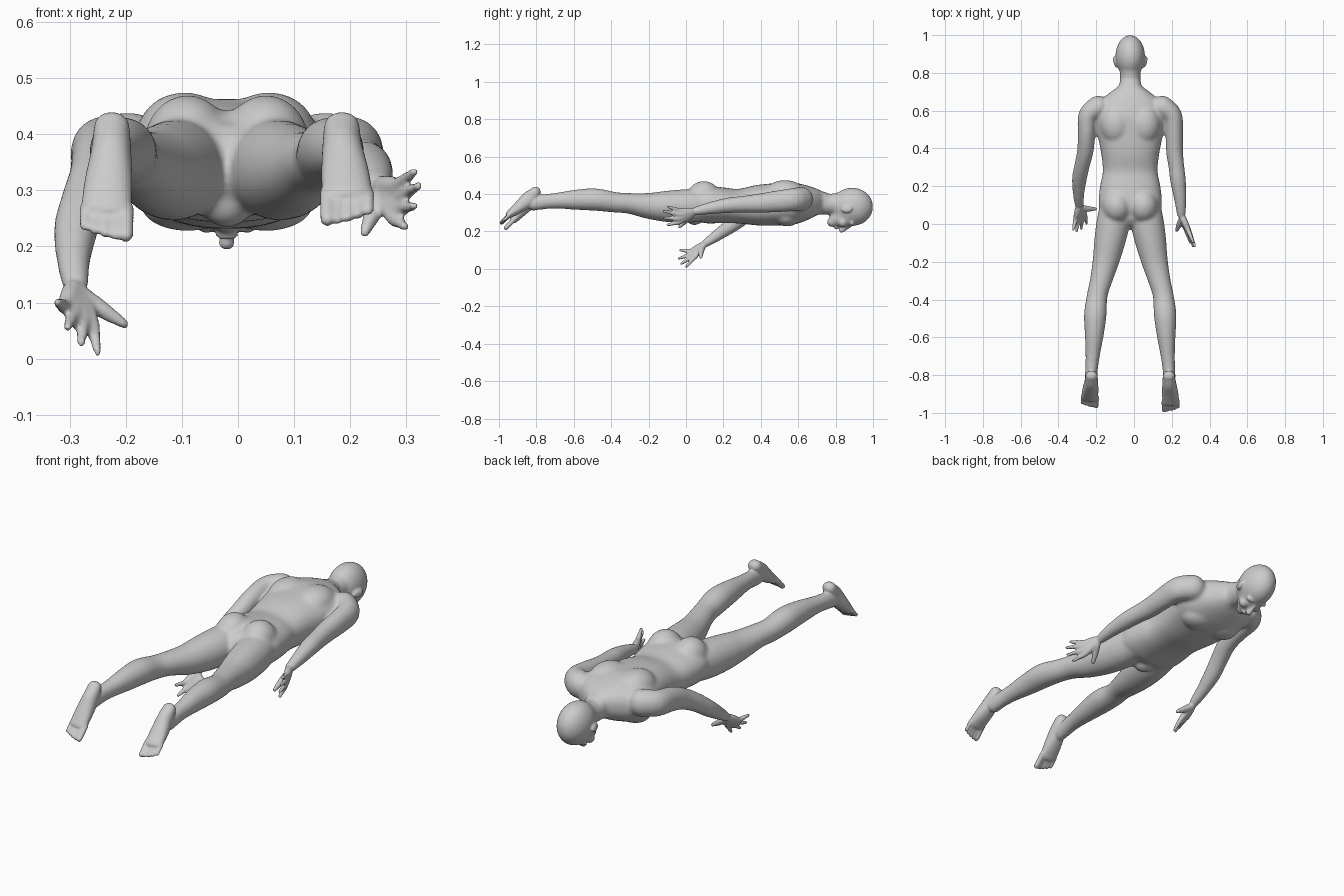
import bpy, bmesh, math
from mathutils import Vector, Matrix

CX = -0.02  # body midline


def mirror(x, s):
    return CX + s * (x - CX)


def spline(pts, n=4):
    out = []
    P = [pts[0]] + list(pts) + [pts[-1]]
    for i in range(1, len(P) - 2):
        for k in range(n):
            t = k / n
            out.append([0.5 * (2 * b + (c - a) * t + (2 * a - 5 * b + 4 * c - d) * t * t
                        + (3 * b - a - 3 * c + d) * t ** 3)
                        for a, b, c, d in zip(P[i - 1], P[i], P[i + 1], P[i + 2])])
    return out + [list(pts[-1])]


def loft(bm, pts, power=2.0, sides=24):
    """Rounded tube through (x, y, z, side radius, thickness radius) stations."""
    R = spline(pts)
    C = [Vector(r[:3]) for r in R]
    stations = []
    for i, r in enumerate(R):
        t = (C[min(i + 1, len(C) - 1)] - C[max(i - 1, 0)]).normalized()
        stations.append((C[i], t, r[3], r[4]))

    def cap(st, d):
        c, t, a, b = st
        return [(c + t * d * min(a, b) * math.sin(u), t, a * math.cos(u), b * math.cos(u))
                for u in (0.4, 0.8, 1.2, 1.5)]
    stations = cap(stations[0], -1)[::-1] + stations + cap(stations[-1], 1)
    rings = []
    for c, t, a, b in stations:
        side = (Vector((1, 0, 0)) - t * t.x).normalized()
        up = side.cross(t)
        ring = []
        for k in range(sides):
            u = 2 * math.pi * k / sides
            co, si = math.cos(u), math.sin(u)
            ring.append(bm.verts.new(c + side * a * math.copysign(abs(co) ** (2 / power), co)
                                     + up * b * math.copysign(abs(si) ** (2 / power), si)))
        rings.append(ring)
    for p, q in zip(rings, rings[1:]):
        for k in range(sides):
            j = (k + 1) % sides
            bm.faces.new((p[k], p[j], q[j], q[k]))
    bm.faces.new(rings[0])
    bm.faces.new(rings[-1])


def ball(bm, c, r, rot=0.0):
    m = Matrix.Translation(c) @ Matrix.Rotation(rot, 4, 'Z') @ Matrix.Diagonal((*r, 1))
    bmesh.ops.create_uvsphere(bm, u_segments=24, v_segments=16, radius=1, matrix=m)


def skin(name, bm, voxel, iterations):
    """Fuse the overlapping shells into one smooth surface."""
    bmesh.ops.recalc_face_normals(bm, faces=bm.faces)
    me = bpy.data.meshes.new(name)
    bm.to_mesh(me)
    bm.free()
    ob = bpy.data.objects.new(name, me)
    bpy.context.collection.objects.link(ob)
    r = ob.modifiers.new("fuse", 'REMESH')
    r.mode = 'VOXEL'
    r.voxel_size = voxel
    r.use_smooth_shade = True
    s = ob.modifiers.new("soften", 'SMOOTH')
    s.factor = 0.5
    s.iterations = iterations
    return ob


bm = bmesh.new()

# torso
loft(bm, [(CX, y, z, a, b) for y, z, a, b in (
    (.06, .34, .155, .085), (.11, .343, .168, .1), (.2, .34, .16, .095), (.28, .335, .145, .092),
    (.38, .34, .155, .108), (.48, .345, .175, .113), (.57, .35, .19, .113),
    (.64, .355, .165, .095), (.69, .358, .115, .075), (.73, .358, .06, .055))], 2.3, 40)
ball(bm, (CX, .045, .285), (.05, .05, .052))
for s in (-1, 1):
    ball(bm, (CX + s * .07, .095, .383), (.078, .09, .087))      # buttock
    ball(bm, (CX + s * .075, .53, .4), (.085, .11, .075))        # shoulder blade
    ball(bm, (CX + s * .07, .54, .275), (.085, .07, .048))       # chest

# neck, skull and jaw
loft(bm, [(CX, .85, .355, .055, .06), (CX, .76, .345, .055, .055),
          (CX, .7, .35, .068, .06), (CX, .64, .35, .1, .07)])
ball(bm, (CX, .888, .332), (.079, .113, .103))
loft(bm, [(CX, .78, .25, .03, .028), (CX, .805, .262, .047, .045),
          (CX, .84, .275, .058, .057), (CX, .88, .283, .062, .056)])

# legs
LEG = [(-.105, .08, .34, .08, .085), (-.112, 0, .336, .088, .09), (-.13, -.1, .334, .082, .084),
       (-.15, -.2, .337, .07, .07), (-.175, -.3, .35, .059, .056), (-.195, -.38, .356, .055, .055),
       (-.205, -.48, .37, .06, .06), (-.21, -.58, .37, .051, .055), (-.219, -.7, .364, .038, .042),
       (-.225, -.77, .358, .034, .041), (-.227, -.82, .35, .034, .04)]
for s in (-1, 1):
    loft(bm, [(mirror(x, -s), *r) for x, *r in LEG])

# arms: one lowered, one alongside the body
loft(bm, [(-.19, .62, .375, .06, .065), (-.243, .575, .37, .052, .062), (-.251, .48, .355, .047, .058),
          (-.257, .39, .325, .044, .05), (-.275, .31, .28, .041, .044), (-.289, .24, .23, .04, .04),
          (-.293, .16, .175, .031, .031), (-.29, .1, .133, .025, .022)])
loft(bm, [(.15, .62, .375, .06, .065), (.203, .575, .37, .052, .062), (.213, .48, .36, .047, .058),
          (.215, .38, .35, .045, .051), (.225, .3, .345, .042, .045), (.233, .23, .34, .042, .042),
          (.245, .13, .325, .033, .033), (.25, .05, .308, .024, .024)])

core = skin("core", bm, .0065, 18)
bm = bmesh.new()
bm.from_object(core, bpy.context.evaluated_depsgraph_get())
bpy.data.objects.remove(core)


# hands: each finger runs from the wrist through knuckle to tip
def hand(wrist, fingers, thumb):
    w = Vector(wrist)
    for base, tip in fingers:
        b, t = Vector(base), Vector(tip)
        k = w.lerp(b, .25)
        m = b.lerp(t, .5)
        loft(bm, [(*k, .018, .018), (*w.lerp(b, .6), .017, .017), (*b, .0135, .0135),
                  (*m, .0105, .0105), (*t, .0075, .0075)], 2, 14)
    a, b, c = thumb
    loft(bm, [(*a, .018, .018), (*b, .015, .015), (*c, .009, .009)], 2, 14)


hand((-.29, .1, .133),
     [((-.26, .045, .062), (-.25, .002, .012)), ((-.276, .033, .066), (-.279, -.025, .028)),
      ((-.294, .024, .076), (-.304, -.037, .056)), ((-.309, .025, .094), (-.322, -.03, .1))],
     [(-.279, .085, .112), (-.24, .08, .086), (-.203, .08, .062)])
hand((.25, .05, .308),
     [((.278, -.035, .25), (.298, -.098, .235)), ((.288, -.04, .268), (.314, -.118, .272)),
      ((.29, -.035, .29), (.322, -.118, .308)), ((.285, -.03, .31), (.314, -.097, .333))],
     [(.253, .025, .285), (.237, -.008, .252), (.226, -.035, .225)])

# feet: heel, arch, ball and five toes, big toe inside
for s, dy, dz in ((1, 0, 0), (-1, -.022, .028)):
    def pt(x, y, z, k):
        return (mirror(x, s), y + dy * k, z + dz * k)
    loft(bm, [(*pt(-.225, -.805, .412, 0), .032, .028), (*pt(-.226, -.835, .368, .2), .036, .041),
              (*pt(-.231, -.88, .312, .6), .043, .032), (*pt(-.235, -.92, .265, 1), .045, .021)], 2.2)
    for i in range(5):
        x = -.199 - .0185 * i
        r = .0135 if i == 0 else .0098
        L = (1, 1, .93, .82, .66)[i]
        loft(bm, [(*pt(x, -.915, .268, 1), r, r),
                  (*pt(x, -.915 - .048 * L, .268 - .048 * L, 1), r * .95, r * .95)], 2, 14)

# face and ears
loft(bm, [(CX, .875, .232, .008, .012), (CX, .85, .218, .01, .014), (CX, .832, .207, .015, .014)], 2, 14)
ball(bm, (CX, .803, .22), (.022, .009, .009))
for s in (-1, 1):
    ball(bm, (CX + s * .03, .888, .245), (.028, .012, .016))
    ball(bm, (CX + s * .036, .838, .25), (.024, .024, .026))
    ball(bm, (CX + s * .08, .858, .318), (.009, .031, .019), s * -.25)

skin("body", bm, .0055, 4)
